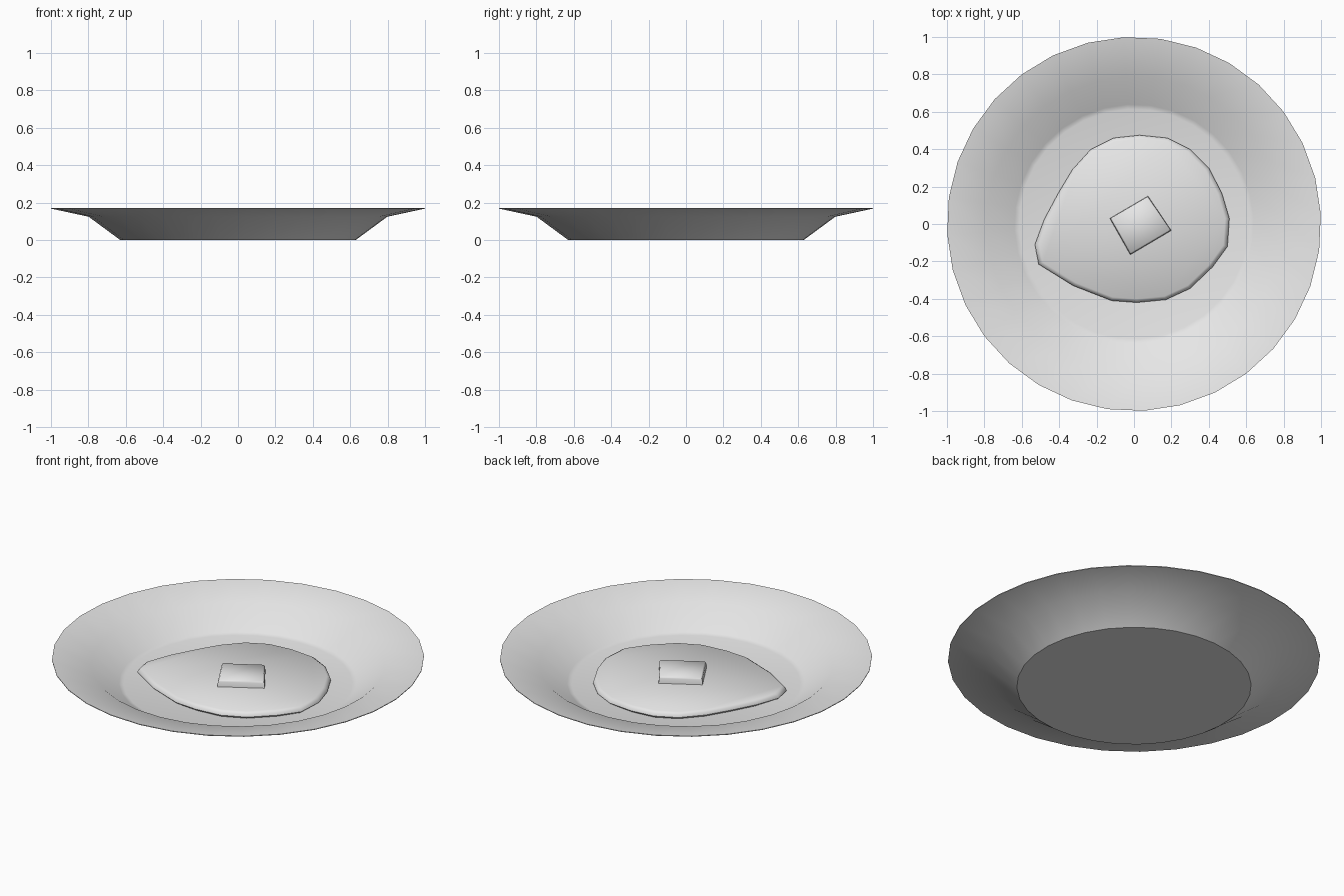
import bpy, bmesh, math
from mathutils import Vector

if "Cube" in bpy.data.objects:
    bpy.data.objects.remove(bpy.data.objects["Cube"], do_unlink=True)

grey = bpy.data.materials.new("light grey")
grey.use_nodes = True
grey.diffuse_color = (0.8, 0.8, 0.8, 1)
grey.node_tree.nodes["Principled BSDF"].inputs["Base Color"].default_value = (0.8, 0.8, 0.8, 1)


def loft(name, rings, angle):
    """Skin matching rings of points from bottom to top and cap both ends."""
    bm = bmesh.new()
    loops = [[bm.verts.new(p) for p in ring] for ring in rings]
    for low, high in zip(loops, loops[1:]):
        n = len(low)
        for i in range(n):
            j = (i + 1) % n
            bm.faces.new((low[i], low[j], high[j], high[i]))
    bm.faces.new(reversed(loops[0]))
    bm.faces.new(loops[-1])
    bmesh.ops.recalc_face_normals(bm, faces=bm.faces)
    mesh = bpy.data.meshes.new(name)
    bm.to_mesh(mesh)
    bm.free()
    mesh.materials.append(grey)
    obj = bpy.data.objects.new(name, mesh)
    bpy.context.collection.objects.link(obj)
    bpy.ops.object.select_all(action='DESELECT')
    obj.select_set(True)
    bpy.context.view_layer.objects.active = obj
    bpy.ops.object.shade_smooth_by_angle(angle=math.radians(angle))
    return obj


def circle(radius, z, sides, turn):
    return [(radius * math.cos(turn + math.tau * i / sides),
             radius * math.sin(turn + math.tau * i / sides), z) for i in range(sides)]


def scaled(outline, centre, factor, z):
    return [(*(centre + (Vector(p) - centre) * factor), z) for p in outline]


# Plate: underside out to the rim, then back down the inside to the floor
profile = [(0.63, 0), (0.8, 0.125), (1, 0.168), (1, 0.172),
           (0.79, 0.132), (0.64, 0.025), (0.615, 0.018)]
loft("plate", [circle(r, z, 32, math.radians(3.1)) for r, z in profile], 32)

# Pancake: lopsided disc with a rounded edge
outline = [(0.03, 0.475), (-0.11, 0.46), (-0.23, 0.4), (-0.33, 0.29), (-0.405, 0.165),
           (-0.48, 0.025), (-0.53, -0.11), (-0.51, -0.215), (-0.325, -0.33),
           (-0.12, -0.41), (0.015, -0.42), (0.17, -0.405), (0.3, -0.345),
           (0.42, -0.23), (0.5, -0.12), (0.51, 0.03), (0.47, 0.165),
           (0.4, 0.3), (0.3, 0.4), (0.18, 0.46)]
centre = Vector((0, 0.02))
loft("pancake", [scaled(outline, centre, f, z) for f, z in
                 [(0.97, 0.016), (1, 0.03), (0.99, 0.045), (0.955, 0.056)]], 50)

# Butter pat: slightly tapered square block
square = [(0.075, 0.15), (-0.13, 0.03), (-0.02, -0.165), (0.2, -0.035)]
loft("butter_pat", [scaled(square, Vector((0.03, 0)), f, z) for f, z in
                    [(1, 0.05), (0.98, 0.085), (0.92, 0.095)]], 60)
